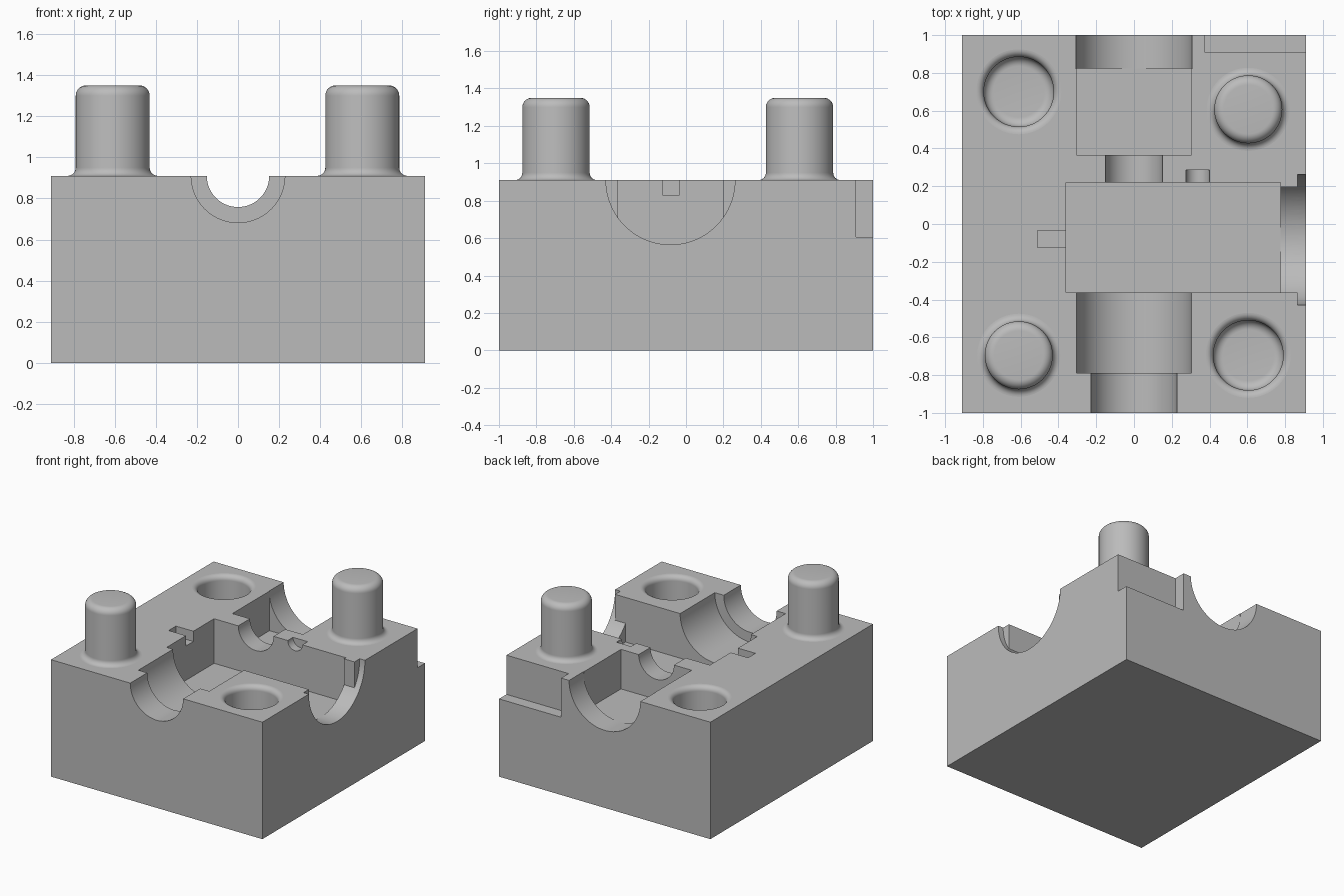
import bpy, bmesh
from math import pi, sin, cos, acos

TOP = 0.91

cube = bpy.data.objects.get("Cube")
if cube:
    bpy.data.objects.remove(cube, do_unlink=True)

grey = bpy.data.materials.new("plain grey")
grey.use_nodes = True
colour = (0.5, 0.5, 0.5, 1)
grey.diffuse_color = colour
grey.node_tree.nodes["Principled BSDF"].inputs["Base Color"].default_value = colour


def finish(name, bm):
    bmesh.ops.recalc_face_normals(bm, faces=bm.faces[:])
    mesh = bpy.data.meshes.new(name)
    bm.to_mesh(mesh)
    bm.free()
    mesh.materials.append(grey)
    obj = bpy.data.objects.new(name, mesh)
    bpy.context.collection.objects.link(obj)
    return obj


def prism(name, points, axis, start, end):
    """Extrude a (horizontal, z) outline along the x or y axis."""
    bm = bmesh.new()
    place = (lambda t, u, v: (t, u, v)) if axis == "x" else (lambda t, u, v: (u, t, v))
    a, b = [[bm.verts.new(place(t, u, v)) for u, v in points] for t in (start, end)]
    bm.faces.new(a)
    bm.faces.new(b)
    for i in range(len(a)):
        j = (i + 1) % len(a)
        bm.faces.new((a[i], a[j], b[j], b[i]))
    return finish(name, bm)


def box(name, x0, x1, y0, y1, z0, z1):
    return prism(name, [(x0, z0), (x1, z0), (x1, z1), (x0, z1)], "y", y0, y1)


def channel(name, axis, centre, radius, start, end, half_width=None, steps=40):
    """Round-bottomed channel open at the top, optionally with narrowed sides."""
    skip = acos((half_width or radius) / radius)
    span = pi - 2 * skip
    angles = [pi + skip + span * i / steps for i in range(steps + 1)]
    points = [(centre + radius * cos(a), TOP + radius * sin(a)) for a in angles]
    points += [(points[-1][0], TOP + 0.1), (points[0][0], TOP + 0.1)]
    return prism(name, points, axis, start, end)


def lathe(name, profile, x, y, steps=64):
    """Revolve an (r, z) profile that starts and ends on the axis."""
    bm = bmesh.new()
    poles = [bm.verts.new((x, y, profile[k][1])) for k in (0, -1)]
    rings = [[bm.verts.new((x + r * cos(2 * pi * i / steps), y + r * sin(2 * pi * i / steps), z))
              for i in range(steps)] for r, z in profile[1:-1]]
    for i in range(steps):
        j = (i + 1) % steps
        bm.faces.new((poles[0], rings[0][j], rings[0][i]))
        bm.faces.new((poles[1], rings[-1][i], rings[-1][j]))
        for low, high in zip(rings, rings[1:]):
            bm.faces.new((low[i], low[j], high[j], high[i]))
    return finish(name, bm)


def arc(r, z, radius, a0, a1, steps=8):
    return [(r + radius * cos(a0 + (a1 - a0) * i / steps),
             z + radius * sin(a0 + (a1 - a0) * i / steps)) for i in range(steps + 1)]


def smooth(obj):
    bpy.ops.object.select_all(action="DESELECT")
    obj.select_set(True)
    bpy.context.view_layer.objects.active = obj
    bpy.ops.object.shade_smooth_by_angle(angle=pi / 6)
    # Keep the large level and upright faces truly flat
    for f in obj.data.polygons:
        if f.area > 0.01 and max(abs(c) for c in f.normal) > 0.9999:
            f.use_smooth = False


# Block
block = box("mould_block", -0.91, 0.91, -1, 1, 0, TOP)

# Cavities along the main axis
cutters = [
    channel("front_channel", "y", 0, 0.228, -1.1, -0.78),
    channel("front_bore", "y", 0, 0.305, -0.79, -0.35),
    box("main_pocket", -0.36, 0.775, -0.363, 0.22, 0.563, 1.05),
    channel("neck_channel", "y", 0, 0.152, 0.21, 0.375),
    box("rear_pocket", -0.304, 0.304, 0.365, 0.822, 0.602, 1.05),
    channel("rear_channel", "y", 0, 0.307, 0.82, 1.1),
]

# Side opening, small notches and rear corner step
cutters += [
    channel("side_throat", "x", -0.083, 0.345, 0.765, 0.87, half_width=0.28),
    channel("side_mouth", "x", -0.083, 0.345, 0.865, 1.0),
    box("key_slot", -0.51, -0.35, -0.125, -0.035, 0.83, 1.05),
    channel("vent_groove", "y", 0.337, 0.063, 0.21, 0.285, steps=20),
    box("corner_step", 0.375, 1.0, 0.908, 1.1, 0.605, 1.05),
]

# Sockets with rounded lips
FILLET = 0.04
socket = [(0, 0.46)] + arc(0.135, 0.51, 0.05, -pi / 2, 0)
socket += arc(0.185 + FILLET, TOP - FILLET, FILLET, pi, pi / 2)
socket += [(0.185 + FILLET, 1.0), (0, 1.0)]
for x, y in ((-0.61, 0.70), (0.605, -0.695)):
    cutters.append(lathe("socket", socket, x, y))

for cutter in cutters:
    cutter.hide_render = True
    mod = block.modifiers.new(cutter.name, "BOOLEAN")
    mod.operation = "DIFFERENCE"
    mod.solver = "EXACT"
    mod.object = cutter

# Bake the cuts and drop the cutters
bpy.context.view_layer.update()
graph = bpy.context.evaluated_depsgraph_get()
carved = bpy.data.meshes.new_from_object(block.evaluated_get(graph))
block.modifiers.clear()
block.data = carved
carved.materials.clear()
carved.materials.append(grey)
for f in carved.polygons:
    f.material_index = 0
for cutter in cutters:
    bpy.data.objects.remove(cutter, do_unlink=True)
smooth(block)

# Locating pegs with flared feet and rounded tops
peg = [(0, TOP - 0.02), (0.18 + FILLET, TOP - 0.02)]
peg += arc(0.18 + FILLET, TOP + FILLET, FILLET, -pi / 2, -pi)
peg += arc(0.13, 1.30, 0.05, 0, pi / 2) + [(0, 1.35)]
for name, x, y in (("front_peg", -0.61, -0.695), ("rear_peg", 0.605, 0.607)):
    smooth(lathe(name, peg, x, y))
